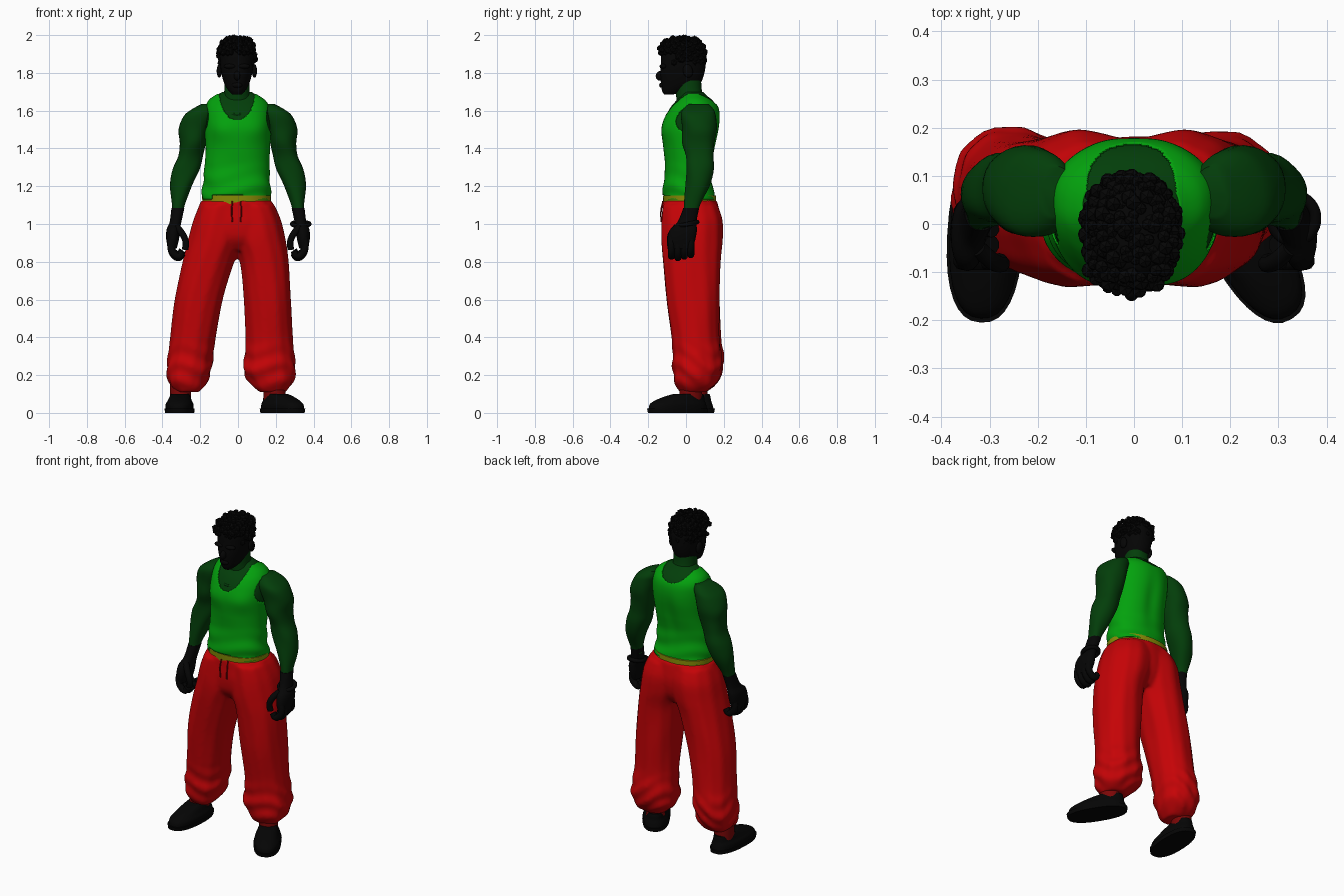
import bpy, bmesh, math, random
from mathutils import Vector, Matrix

random.seed(4)
cube = bpy.data.objects.get("Cube")
if cube:
    bpy.data.objects.remove(cube, do_unlink=True)


def material(name, rgb):
    m = bpy.data.materials.new(name)
    m.use_nodes = True
    m.diffuse_color = (*rgb, 1)
    bsdf = m.node_tree.nodes["Principled BSDF"]
    bsdf.inputs["Base Color"].default_value = (*rgb, 1)
    bsdf.inputs["Roughness"].default_value = 0.9
    return m


BLACK = material("near black", (0.0015, 0.0015, 0.0015))
DARK_GREEN = material("dark green", (0.001, 0.048, 0.003))
GREEN = material("bright green", (0.001, 0.36, 0.004))
RED = material("red", (0.56, 0.001, 0.002))
DARK_RED = material("dark red", (0.2, 0.002, 0.002))
OLIVE = material("olive yellow", (0.25, 0.27, 0.002))


def finish(bm, name, mat, angle=50):
    bmesh.ops.recalc_face_normals(bm, faces=bm.faces)
    mesh = bpy.data.meshes.new(name)
    bm.to_mesh(mesh)
    bm.free()
    mesh.materials.append(mat)
    mesh.shade_smooth()
    mesh.set_sharp_from_angle(angle=math.radians(angle))
    ob = bpy.data.objects.new(name, mesh)
    bpy.context.collection.objects.link(ob)
    return ob


def spline(a, b, c, d, t):
    return 0.5 * (2*b + (c - a)*t + (2*a - 5*b + 4*c - d)*t*t + (3*b - a - 3*c + d)*t**3)


def loft(name, rings, mat, s=1, seg=32, steps=4, power=2.2, folds=None, cut=None, grow=0, place=None):
    """Skin rings of (z, x low, x high, y low, y high), smoothed between rings."""
    last = len(rings) - 1
    fine = []
    for i in range(last):
        four = [rings[min(max(k, 0), last)] for k in range(i - 1, i + 3)]
        for j in range(steps):
            fine.append([spline(*vals, j / steps) for vals in zip(*four)])
    fine.append(rings[-1])
    bm = bmesh.new()
    loops = []
    for z, x0, x1, y0, y1 in fine:
        loop = []
        for k in range(seg):
            a = math.tau * k / seg
            c, n = math.cos(a), math.sin(a)
            f = folds(a, z) if folds else 1
            x = math.copysign(abs(c) ** (2 / power), c) * ((x1 - x0) / 2 + grow) * f
            y = math.copysign(abs(n) ** (2 / power), n) * ((y1 - y0) / 2 + grow) * f
            loop.append(bm.verts.new((s * ((x0 + x1) / 2 + x), (y0 + y1) / 2 + y, z)))
        loops.append(loop)
    for low, high in zip(loops, loops[1:]):
        for k in range(seg):
            n = (k + 1) % seg
            bm.faces.new((low[k], low[n], high[n], high[k]))
    if cut:
        gone = [f for f in bm.faces if cut(f.calc_center_median())]
        bmesh.ops.delete(bm, geom=gone, context='FACES')
    else:
        bm.faces.new(loops[0])
        bm.faces.new(loops[-1])
    if place:
        bm.transform(place)
    return finish(bm, name, mat)


def blob(name, centre, size, mat, tilt=0):
    bm = bmesh.new()
    bmesh.ops.create_uvsphere(bm, u_segments=16, v_segments=10, radius=1)
    bm.transform(Matrix.Translation(centre) @ Matrix.Rotation(tilt, 4, 'X') @ Matrix.Diagonal((*size, 1)))
    return finish(bm, name, mat)


def tube(name, points, radius, mat, s=1, closed=False):
    cu = bpy.data.curves.new(name, 'CURVE')
    cu.dimensions = '3D'
    cu.bevel_depth, cu.bevel_resolution, cu.resolution_u = radius, 3, 6
    cu.use_fill_caps = True
    sp = cu.splines.new('BEZIER')
    sp.bezier_points.add(len(points) - 1)
    for bp, (x, y, z) in zip(sp.bezier_points, points):
        bp.co = (s * x, y, z)
        bp.handle_left_type = bp.handle_right_type = 'AUTO'
    sp.use_cyclic_u = closed
    cu.materials.append(mat)
    ob = bpy.data.objects.new(name, cu)
    bpy.context.collection.objects.link(ob)


def hoop(name, centre, size, lift, radius, mat):
    pts = []
    for k in range(12):
        a = math.tau * k / 12
        pts.append(Vector(centre) + Vector((size[0] * math.cos(a), size[1] * math.sin(a), lift * math.sin(a))))
    tube(name, pts, radius, mat, closed=True)


# Torso skin, and the vest as a cut shell over it
body = [(1.12, -.185, .17, -.115, .155), (1.2, -.18, .165, -.115, .135),
        (1.3, -.172, .16, -.105, .13), (1.4, -.165, .163, -.113, .15),
        (1.5, -.17, .17, -.122, .17), (1.57, -.17, .17, -.106, .174),
        (1.62, -.165, .16, -.08, .165), (1.655, -.15, .138, -.05, .14),
        (1.68, -.118, .103, -.03, .11), (1.7, -.08, .07, -.02, .09)]


def bump(value, middle, width):
    return math.exp(-((value - middle) / width) ** 2)


def muscles(a, z):
    side = abs((a - math.pi / 2) % math.tau - math.pi)
    chest = bump(side, .5, .4) * bump(z, 1.5, .06)
    spine = bump(side, math.pi, .2) * bump(z, 1.4, .15)
    return 1 + .05 * chest - .06 * spine


def vest_folds(a, z):
    low = max(0, 1 - (z - 1.12) / .22)
    return muscles(a, z) + .035 * low * math.sin(60 * z + 2 * math.sin(2 * a)) + .004 * math.sin(5 * a + 20 * z)


def vest_cut(p):
    drop = 0.15 if p.y < 0.04 else 0.075
    neckline = ((p.x + .005) / .095) ** 2 + ((1.7 - p.z) / drop) ** 2 < 1
    armhole = ((abs(p.x + .003) - .215) / .06) ** 2 + ((p.z - 1.57) / .11) ** 2 < 1
    hem = 1.15 if p.y < 0 and -.14 < p.x < .03 else 1.13
    return neckline or armhole or p.z > 1.69 or p.z < hem


loft("torso", body, DARK_GREEN, seg=64, folds=muscles)
vest = loft("vest", body, GREEN, seg=144, steps=10, grow=.006, folds=vest_folds, cut=vest_cut)
vest.modifiers.new("thickness", 'SOLIDIFY').thickness = .005
hoop("necklace", (-.005, .005, 1.625), (.08, .105), .045, .006, DARK_GREEN)

# Neck and head
loft("neck", [(1.58, -.095, .09, -.04, .12), (1.66, -.08, .07, -.05, .1),
              (1.7, -.073, .062, -.055, .085), (1.76, -.07, .06, -.06, .08)], DARK_GREEN)
loft("head", [(1.685, -.03, .018, -.115, -.07), (1.705, -.05, .038, -.127, .0),
              (1.74, -.071, .058, -.132, .07), (1.79, -.086, .073, -.136, .095),
              (1.85, -.095, .083, -.133, .105), (1.91, -.098, .086, -.13, .105),
              (1.96, -.075, .065, -.1, .075), (1.98, -.03, .02, -.05, .03)], BLACK)
blob("nose", (-.005, -.138, 1.785), (.017, .022, .026), BLACK, -.35)
blob("lips", (-.005, -.128, 1.735), (.028, .014, .014), BLACK)
for s in (-1, 1):
    blob("brow", (-.006 + s * .035, -.12, 1.835), (.035, .02, .014), BLACK)
    blob("ear", (-.006 + s * .093, .01, 1.81), (.014, .026, .036), BLACK, .2)

# Curly hair: small balls spread over a boxy cap
bm = bmesh.new()
COUNT = 260
for i in range(COUNT):
    up = 1 - 1.65 * i / COUNT
    a = i * math.pi * (3 - math.sqrt(5))
    flat = math.sqrt(1 - up * up)
    d = Vector((flat * math.cos(a), flat * math.sin(a), up))
    d /= sum(abs(v) ** 2.8 for v in d) ** (1 / 2.8)
    p = Vector((-.006 + .09 * d.x, -.02 + .113 * d.y, 1.9 + .08 * d.z))
    hairline = 1.9 if p.y < -.06 else 1.86 if p.y < .03 else 1.82
    if p.z > hairline:
        spot = Matrix.Translation(p + Vector([random.uniform(-.008, .008) for _ in range(3)]))
        bmesh.ops.create_icosphere(bm, subdivisions=1, radius=random.uniform(.012, .019), matrix=spot)
finish(bm, "curly_hair", BLACK, 30)

# Arms and hands
arm = [(1.05, .292, .348, -.015, .06), (1.1, .283, .35, -.01, .075), (1.2, .243, .358, -.003, .125),
       (1.29, .203, .346, .0, .145), (1.36, .188, .318, .0, .145), (1.43, .17, .308, -.018, .153),
       (1.5, .155, .312, -.02, .163), (1.57, .13, .288, -.03, .155), (1.605, .12, .25, -.02, .145),
       (1.635, .125, .195, .015, .12)]
palm = [(.87, .325, .37, -.09, .035), (.92, .312, .38, -.098, .05), (.97, .308, .378, -.085, .058),
        (1.01, .3, .362, -.045, .055), (1.085, .284, .352, -.014, .07)]


def arm_folds(a, z):
    return 1 + .035 * math.sin(3 * a + 22 * z)


for s, side in ((1, "left"), (-1, "right")):
    loft(side + "_arm", arm, DARK_GREEN, s, folds=arm_folds)
    loft(side + "_palm", palm, BLACK, s, seg=20)
    for k in range(4):
        y = -.077 + .034 * k
        tip = .008 * abs(k - 1)
        tube(side + "_finger", [(.35, y, .93), (.356, y, .88), (.34, y, .835 + tip),
                                (.312, y, .822 + tip), (.295, y, .845 + tip)], .019, BLACK, s)
    tube(side + "_thumb", [(.325, -.05, .985), (.29, -.08, .94), (.276, -.083, .9),
                           (.28, -.078, .865)], .018, BLACK, s)
hoop("bracelet", (.332, .012, 1.0), (.045, .047), .01, .012, BLACK)

# Baggy trousers: hips and two legs, fused into one cloth
def pleats(a, z):
    return 1 + .014 * math.sin(11 * a + 4 * z) + .01 * math.sin(4 * a - 12 * z)


def bunching(a, z):
    low = max(0, min(1, (.4 - z) / .15))
    return pleats(a, z) + low * .045 * math.sin(62 * z + 3 * math.sin(a + 1) + 3 * math.sin(2 * a))


hips = [(.86, -.13, .12, -.07, .13), (.92, -.24, .225, -.115, .165), (1.0, -.237, .23, -.128, .18),
        (1.07, -.215, .205, -.125, .175), (1.125, -.194, .18, -.123, .165)]
left_leg = [(.11, .11, .25, -.035, .105), (.15, .07, .285, -.055, .155), (.21, .03, .305, -.07, .185),
            (.3, .035, .298, -.07, .19), (.4, .04, .288, -.075, .175), (.6, .03, .28, -.105, .178),
            (.8, .01, .267, -.122, .182), (.92, -.03, .25, -.13, .192), (1.02, -.04, .228, -.128, .192),
            (1.1, -.04, .195, -.122, .168)]
right_leg = [(.11, .205, .325, -.03, .105), (.15, .17, .36, -.05, .16), (.21, .145, .378, -.065, .19),
             (.3, .13, .37, -.065, .2), (.4, .118, .357, -.075, .185), (.6, .08, .335, -.1, .178),
             (.8, .02, .292, -.122, .182), (.92, -.025, .262, -.13, .192), (1.02, -.03, .237, -.128, .192),
             (1.1, -.03, .205, -.122, .168)]
trousers = loft("trousers", hips, RED, seg=64, folds=pleats)
legs = [loft("left_trouser_leg", left_leg, RED, 1, seg=48, steps=8, folds=bunching),
        loft("right_trouser_leg", right_leg, RED, -1, seg=48, steps=8, folds=bunching)]
with bpy.context.temp_override(active_object=trousers, object=trousers,
                               selected_editable_objects=[trousers] + legs):
    bpy.ops.object.join()
fuse = trousers.modifiers.new("fuse", 'REMESH')
fuse.mode, fuse.voxel_size, fuse.use_smooth_shade = 'VOXEL', .01, True
soften = trousers.modifiers.new("soften", 'SMOOTH')
soften.factor, soften.iterations = .5, 6
loft("waistband", [(1.1, -.187, .172, -.12, .16), (1.152, -.191, .176, -.123, .16)], OLIVE)
for x in (-.03, .015):
    tube("drawstring", [(x, -.122, 1.12), (x * 1.1, -.132, 1.07), (x, -.131, 1.01)], .004, DARK_RED)

# Ankles and shoes, each foot turned by its own angle
ankle = [(.06, -.055, .055, .02, .14), (.15, -.055, .055, .02, .14)]
shoe = [(.018, -.073, .073, -.172, .172), (.045, -.073, .073, -.165, .165), (.065, -.063, .063, -.135, .158),
        (.085, -.055, .055, -.08, .155), (.1, -.048, .048, -.02, .15)]
sole = [(0, -.076, .076, -.176, .174), (.022, -.079, .079, -.18, .178)]
for side, x, y, turn in (("left", .235, -.043, 31), ("right", -.309, -.025, -3)):
    spot = Matrix.Translation((x, y, 0)) @ Matrix.Rotation(math.radians(turn), 4, 'Z')
    loft(side + "_ankle", ankle, DARK_RED, place=spot)
    loft(side + "_shoe", shoe, BLACK, place=spot, power=2.4)
    loft(side + "_sole", sole, BLACK, place=spot, power=2.4)
